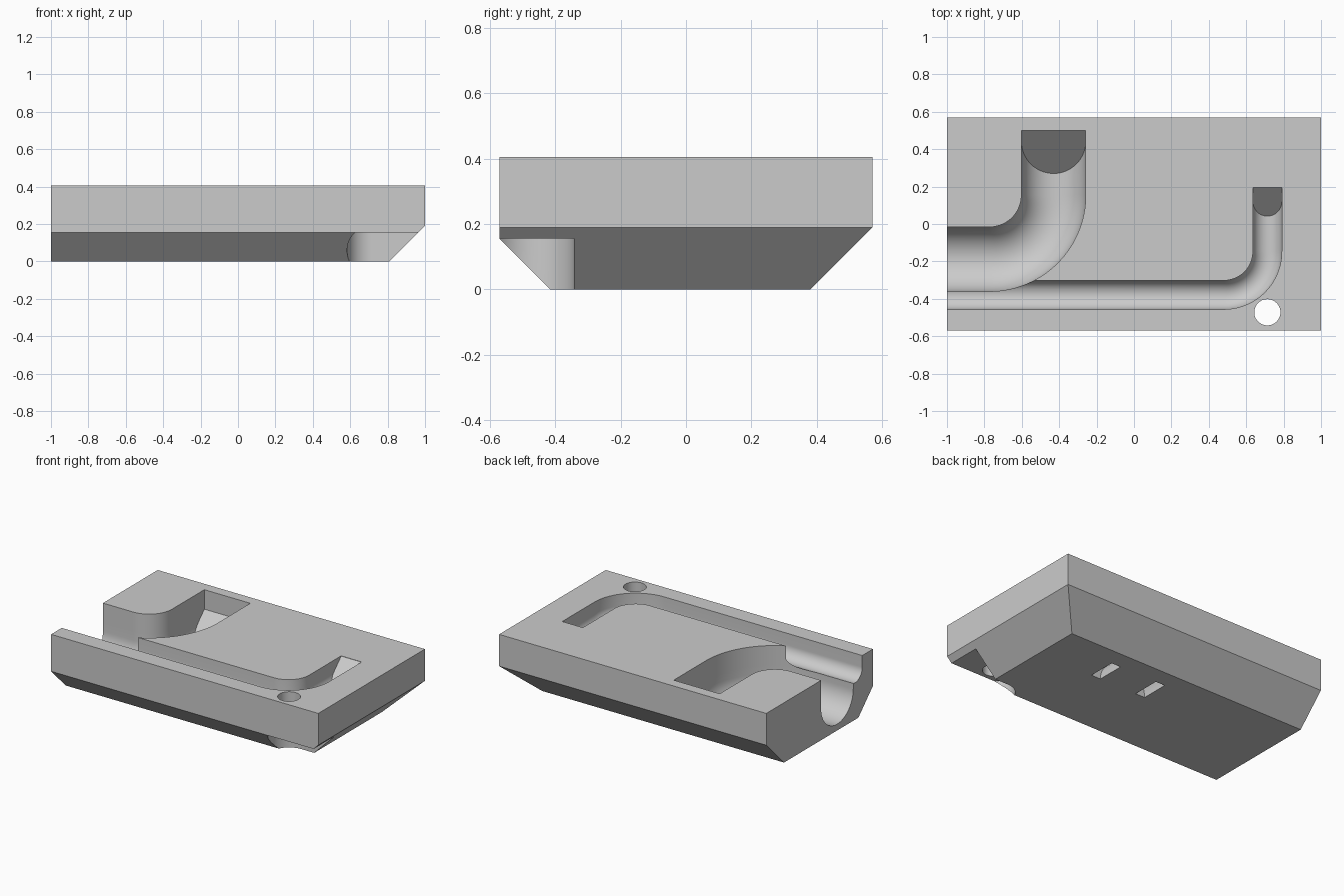
import bpy, bmesh
from math import sin, cos, pi, radians
from mathutils import Vector

default_cube = bpy.data.objects.get("Cube")
if default_cube:
    bpy.data.objects.remove(default_cube, do_unlink=True)

HALF_Y, TOP = 0.57, 0.405

grey = bpy.data.materials.new("plain_grey")
grey.use_nodes = True
grey.diffuse_color = (0.6, 0.6, 0.6, 1)
grey.node_tree.nodes["Principled BSDF"].inputs["Base Color"].default_value = (0.6, 0.6, 0.6, 1)


def add_object(name, bm):
    bmesh.ops.recalc_face_normals(bm, faces=bm.faces)
    mesh = bpy.data.meshes.new(name)
    bm.to_mesh(mesh)
    bm.free()
    mesh.materials.append(grey)
    obj = bpy.data.objects.new(name, mesh)
    bpy.context.collection.objects.link(obj)
    return obj


def loft(name, rings, split_caps=False):
    """Skin matching closed rings; split caps keep a bent end planar."""
    bm = bmesh.new()
    rows = [[bm.verts.new(p) for p in ring] for ring in rings]
    count = len(rows[0])
    for a, b in zip(rows, rows[1:]):
        for i in range(count):
            j = (i + 1) % count
            bm.faces.new((a[i], a[j], b[j], b[i]))
    for row in (rows[0], rows[-1]):
        if split_caps:
            bm.faces.new(row[1:-1])
            bm.faces.new((row[0], row[1], row[-2], row[-1]))
        else:
            bm.faces.new(row)
    return add_object(name, bm)


def channel(name, radius, floor, bend, bend_radius, apex_y, end_y):
    """U-section groove: in from the -x end, round a bend, up a ramp at the end."""
    mid, kink = floor + radius, floor + end_y - apex_y
    arc = [(radius * cos(t), mid - radius * sin(t))
           for t in (pi * i / 32 for i in range(33))]
    profile = [(radius, TOP + 0.1), (radius, kink)] + arc
    profile += [(-radius, kink), (-radius, TOP + 0.1)]
    bx, by = bend
    rings = [[Vector((-1.1, by - bend_radius - u, z)) for u, z in profile]]
    for i in range(33):
        t = pi / 2 * i / 32
        r = [bend_radius + u for u, z in profile]
        rings.append([Vector((bx + d * sin(t), by - d * cos(t), z))
                      for d, (u, z) in zip(r, profile)])
    rings[0] = [Vector((-1.1, p.y, p.z)) for p in rings[1]]
    rings.append([Vector((bx + bend_radius + u, min(end_y, apex_y + z - floor), z))
                  for u, z in profile])
    return loft(name, rings, True)


# Block with bevelled lower front, back and right edges
bm = bmesh.new()
bmesh.ops.create_cube(bm, size=1)
for v in bm.verts:
    v.co = (v.co.x * 2, v.co.y * 2 * HALF_Y, (v.co.z + 0.5) * TOP)
for point, normal in (((0, -HALF_Y, 0.155), (0, -1, -1)),
                      ((0, HALF_Y, 0.19), (0, 1, -1)),
                      ((1, 0, 0.19), (1, 0, -1))):
    cut = bmesh.ops.bisect_plane(bm, geom=bm.verts[:] + bm.edges[:] + bm.faces[:],
                                 plane_co=point, plane_no=normal, clear_outer=True)
    edges = [e for e in cut["geom_cut"] if isinstance(e, bmesh.types.BMEdge)]
    bmesh.ops.edgeloop_fill(bm, edges=edges)
block = add_object("channelled_block", bm)

# Wide and narrow curved channels
cutters = [
    channel("wide_channel", 0.172, 0.043, (-0.773, 0.155), 0.343, 0.27, 0.5),
    channel("narrow_channel", 0.077, 0.25, (0.48, -0.146), 0.233, 0.042, 0.195),
]

# Screw hole and the clearance recess below it
HX, HY = 0.713, -0.472
circle = [(HX + 0.07 * cos(t), HY + 0.07 * sin(t))
          for t in (2 * pi * i / 48 for i in range(48))]
cutters.append(loft("screw_hole", [[(x, y, z) for x, y in circle] for z in (-0.1, 0.6)]))
recess = [(HX + 0.13 * cos(t), HY + 0.13 * sin(t))
          for t in (pi / 2 + pi * i / 32 for i in range(33))]
recess += [(1.2, HY - 0.13), (1.2, HY + 0.13)]
cutters.append(loft("screw_recess", [[(x, y, z) for x, y in recess] for z in (-0.1, 0.1553)]))

# Arched strap tunnel with two slots in the underside
tunnel = []
for i in range(33):
    t = radians(-15 + 210 * i / 32)
    tunnel.append([(0.185 + r * cos(t), y, r * sin(t))
                   for r, y in ((0.14, 0.07), (0.21, 0.07), (0.21, 0.26), (0.14, 0.26))])
cutters.append(loft("strap_tunnel", tunnel))

# Carve the block
bpy.ops.object.select_all(action='DESELECT')
bpy.context.view_layer.objects.active = block
block.select_set(True)
for cutter in cutters:
    cutter.hide_render = True
    mod = block.modifiers.new(cutter.name, 'BOOLEAN')
    mod.operation = 'DIFFERENCE'
    mod.solver = 'EXACT'
    mod.object = cutter
    bpy.ops.object.modifier_apply(modifier=mod.name)
    bpy.data.objects.remove(cutter, do_unlink=True)
bpy.ops.object.shade_smooth_by_angle(angle=radians(30))
